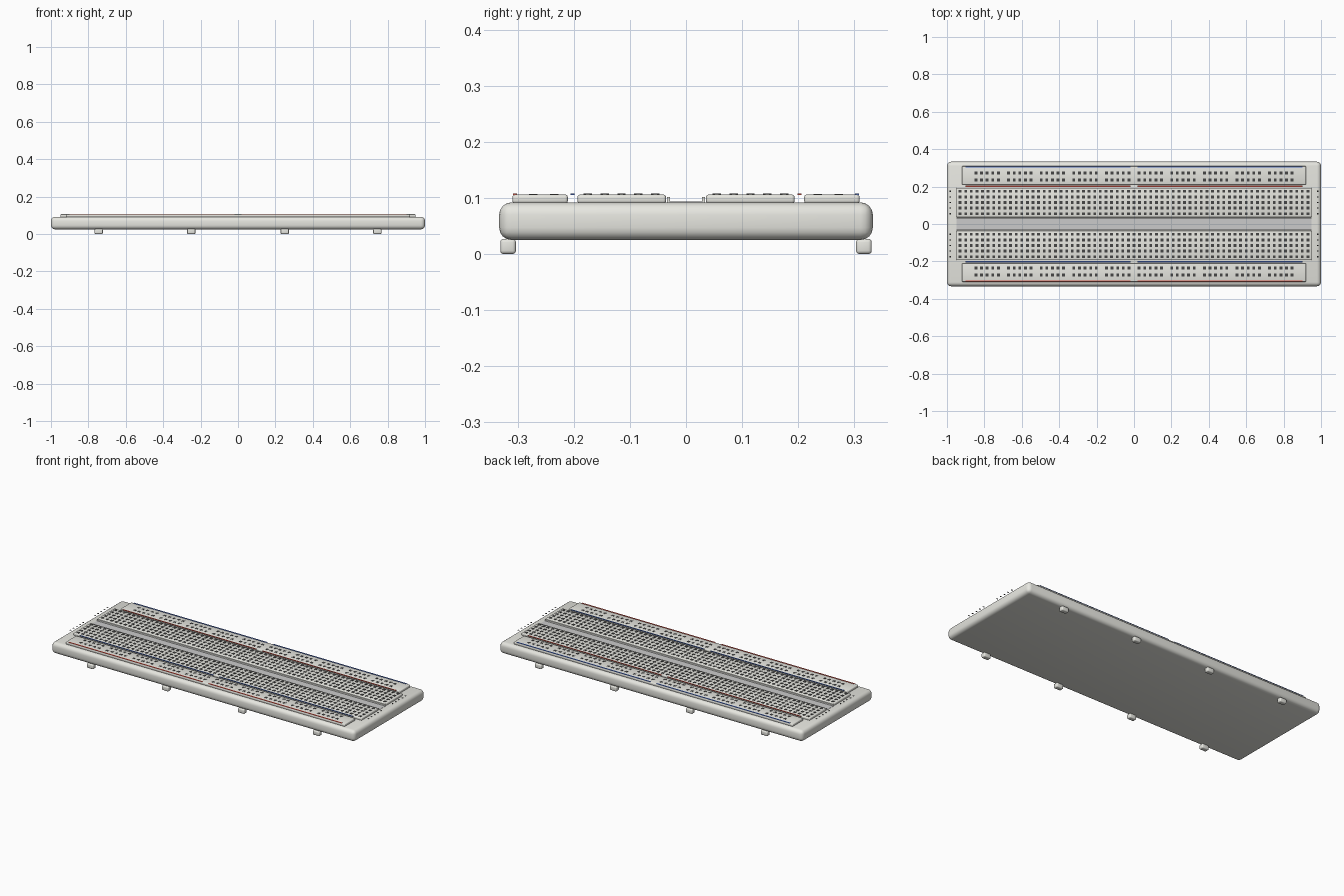
import bpy, bmesh, math
from mathutils import Matrix, Vector

if "Cube" in bpy.data.objects:
    bpy.data.objects.remove(bpy.data.objects["Cube"])


def mat(name, rgb):
    m = bpy.data.materials.new(name)
    m.diffuse_color = (*rgb, 1)
    m.use_nodes = True
    m.node_tree.nodes["Principled BSDF"].inputs["Base Color"].default_value = m.diffuse_color
    return m


IVORY = mat("ivory", (0.80, 0.80, 0.75))
GROOVE = mat("groove_grey", (0.58, 0.58, 0.55))
DARK = mat("hole_dark", (0.06, 0.06, 0.06))
RED = mat("line_red", (0.75, 0.1, 0.07))
BLUE = mat("line_blue", (0.07, 0.15, 0.55))


def boxes(name, items, material, bevel=0.0, segs=3):
    """One object from many (x0, x1, y0, y1, z0, z1) boxes."""
    bm = bmesh.new()
    for x0, x1, y0, y1, z0, z1 in items:
        c = Vector(((x0 + x1) / 2, (y0 + y1) / 2, (z0 + z1) / 2))
        s = Matrix.Diagonal((x1 - x0, y1 - y0, z1 - z0, 1))
        bmesh.ops.create_cube(bm, size=1, matrix=Matrix.Translation(c) @ s)
    if bevel:
        bmesh.ops.bevel(bm, geom=bm.edges[:], offset=bevel, segments=segs,
                        profile=0.5, affect='EDGES')
    me = bpy.data.meshes.new(name)
    bm.to_mesh(me)
    bm.free()
    ob = bpy.data.objects.new(name, me)
    bpy.context.collection.objects.link(ob)
    me.materials.append(material)
    if bevel:
        bpy.ops.object.select_all(action='DESELECT')
        bpy.context.view_layer.objects.active = ob
        ob.select_set(True)
        bpy.ops.object.shade_smooth_by_angle(angle=math.radians(35))
    return ob


def at(x, y, z0, z1, w, d):
    return (x - w / 2, x + w / 2, y - d / 2, y + d / 2, z0, z1)


# Body slab and feet
boxes("base", [(-1, 1, -0.333, 0.333, 0.025, 0.092)], IVORY, 0.022, 4)
boxes("feet", [at(x, y, 0, 0.027, 0.044, 0.028)
               for x in (-0.745, -0.25, 0.25, 0.745) for y in (-0.317, 0.317)],
      IVORY, 0.006)

# Centre channel with a ridge along each side
boxes("centre_channel", [(-0.95, 0.95, -0.03, 0.03, 0.088, 0.0935)], GROOVE)
boxes("channel_ridges", [at(0, y, 0.089, 0.102, 1.9, 0.005)
                         for y in (-0.031, 0.031)], IVORY)

COLS = [(i - 31) * 0.03 for i in range(63)]
RAIL_COLS = [(g - 4.5) * 0.1745 + (i - 2) * 0.03 for g in range(10) for i in range(5)]
ROWS = [0.055 + 0.03 * i for i in range(5)]

for side, s in (("front", -1), ("back", 1)):
    # Terminal strip and its contact holes
    boxes(side + "_terminal_strip", [at(0, s * 0.1145, 0.090, 0.106, 1.9, 0.158)],
          IVORY, 0.005)
    boxes(side + "_terminal_holes", [at(x, s * y, 0.101, 0.1075, 0.015, 0.015)
                                     for x in COLS for y in ROWS], DARK)
    # Power rail and its grouped holes
    boxes(side + "_power_rail", [at(0, s * 0.26, 0.090, 0.106, 1.84, 0.099)],
          IVORY, 0.005)
    boxes(side + "_rail_holes", [at(x, s * y, 0.101, 0.1068, 0.015, 0.015)
                                 for x in RAIL_COLS for y in (0.235, 0.272)], DARK)
    # Row marks at both ends
    boxes(side + "_row_marks", [at(x, s * y, 0.1065, 0.108, 0.009, 0.006)
                                for x in (-0.982, 0.982) for y in ROWS], DARK)

# Coloured polarity lines, broken in the middle
for name, y, m in (("front_outer_line", -0.305, RED), ("front_inner_line", -0.202, BLUE),
                   ("back_inner_line", 0.202, RED), ("back_outer_line", 0.305, BLUE)):
    boxes(name, [at(x, y, 0.1055, 0.108, 0.88, 0.007) for x in (-0.46, 0.46)], m)
